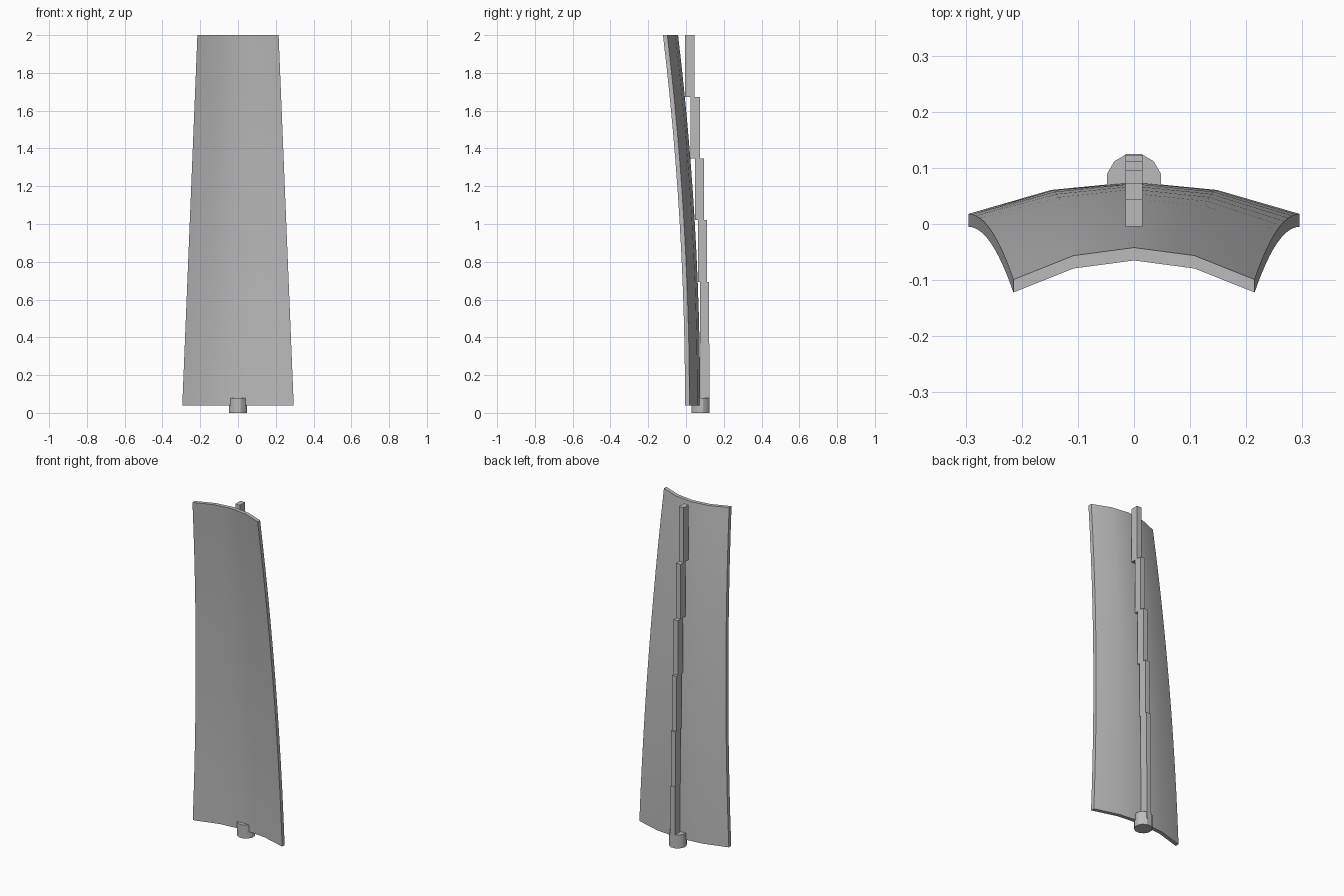
import bpy, bmesh, math

cube = bpy.data.objects.get("Cube")
if cube:
    bpy.data.objects.remove(cube, do_unlink=True)

grey = bpy.data.materials.new("plain grey")
grey.use_nodes = True
colour = (0.5, 0.5, 0.5, 1)
grey.diffuse_color = colour
grey.node_tree.nodes["Principled BSDF"].inputs["Base Color"].default_value = colour

BOTTOM, TOP = 0.04, 2.0
LEAN = 0.117      # forward lean at the tip, growing with height squared
ROWS, COLS, RIBS = 12, 4, 6


def add_object(name, bm, smooth=False):
    bmesh.ops.recalc_face_normals(bm, faces=bm.faces)
    mesh = bpy.data.meshes.new(name)
    bm.to_mesh(mesh)
    bm.free()
    mesh.materials.append(grey)
    obj = bpy.data.objects.new(name, mesh)
    bpy.context.collection.objects.link(obj)
    if smooth:
        bpy.ops.object.select_all(action='DESELECT')
        obj.select_set(True)
        bpy.context.view_layer.objects.active = obj
        bpy.ops.object.shade_smooth_by_angle(angle=math.radians(30))
    return obj


# Curved, tapering panel
bm = bmesh.new()
grid = []
for r in range(ROWS + 1):
    t = r / ROWS
    half = 0.295 - 0.08 * t
    row = []
    for c in range(COLS + 1):
        u = 2 * c / COLS - 1
        y = 0.075 - 0.057 * u * u - LEAN * t * t
        row.append(bm.verts.new((u * half, y, BOTTOM + t * (TOP - BOTTOM))))
    grid.append(row)
for low, high in zip(grid, grid[1:]):
    for c in range(COLS):
        bm.faces.new((low[c], low[c + 1], high[c + 1], high[c]))
front = bmesh.ops.extrude_face_region(bm, geom=bm.faces[:], use_keep_orig=True)
bmesh.ops.translate(bm, vec=(0, -0.023, 0),
                    verts=[v for v in front["geom"] if isinstance(v, bmesh.types.BMVert)])
add_object("curved_panel", bm, smooth=True)

# Stepped spine of upright bars behind the panel
step = (TOP - BOTTOM) / RIBS
for i in range(RIBS):
    bm = bmesh.new()
    bmesh.ops.create_cube(bm, size=1)
    bmesh.ops.scale(bm, vec=(0.03, 0.048, step), verts=bm.verts)
    y = 0.101 - LEAN * (i / RIBS) ** 2
    bmesh.ops.translate(bm, vec=(0, y, BOTTOM + (i + 0.5) * step), verts=bm.verts)
    add_object(f"spine_bar_{i + 1}", bm)

# Round mounting peg at the foot
bm = bmesh.new()
bmesh.ops.create_cone(bm, cap_ends=True, segments=12, radius1=0.0495, radius2=0.0495, depth=0.08)
for v in bm.verts:
    a = math.atan2(v.co.y, v.co.x)
    # turn half a segment so that flats face sideways
    a = (math.floor(a / math.radians(30) + 0.01) + 0.5) * math.radians(30)
    v.co.x, v.co.y = 0.0495 * math.cos(a), 0.0495 * math.sin(a)
bmesh.ops.translate(bm, vec=(0, 0.077, 0.04), verts=bm.verts)
add_object("mounting_peg", bm, smooth=True)
